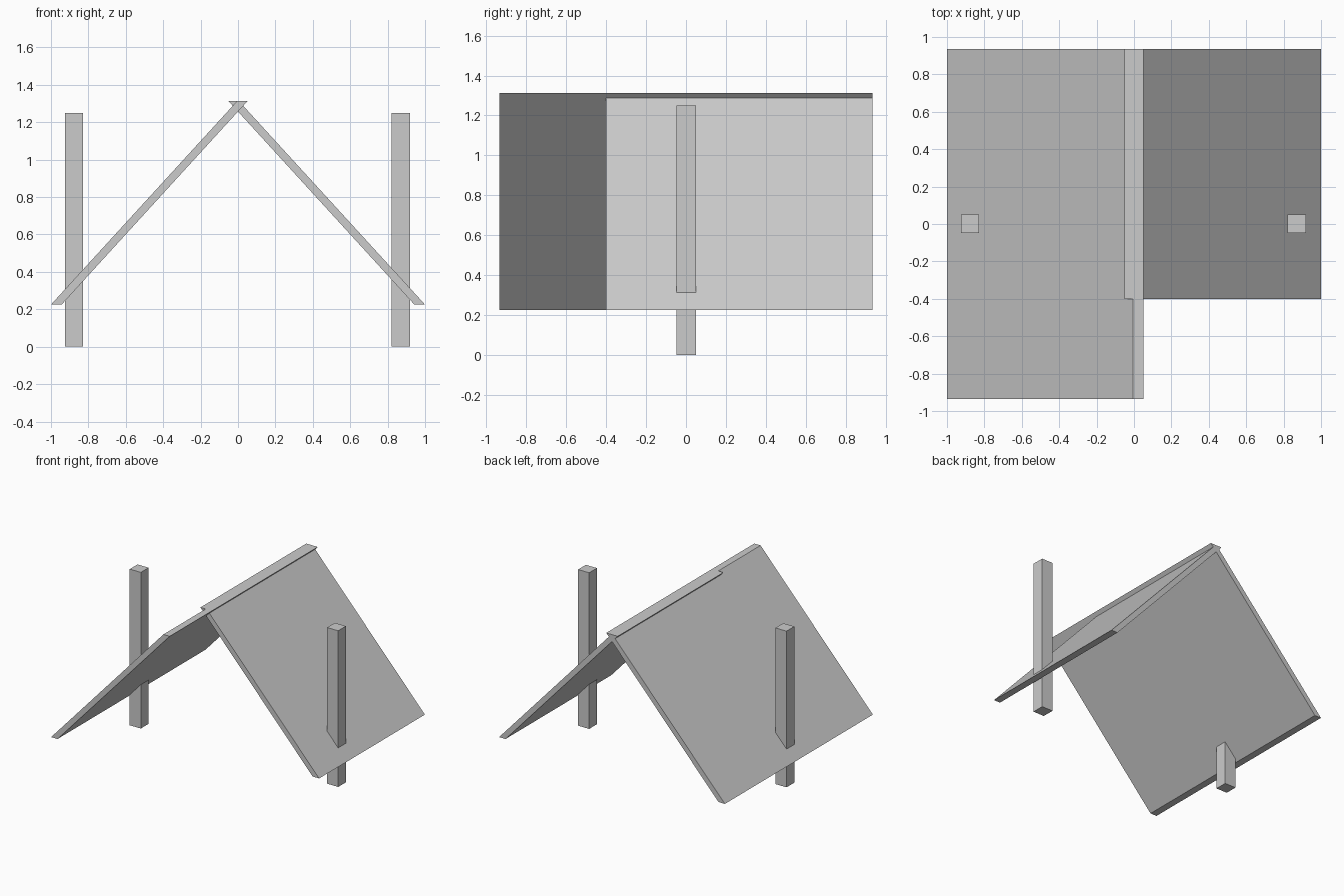
import bpy, bmesh

if "Cube" in bpy.data.objects:
    bpy.data.objects.remove(bpy.data.objects["Cube"])

Z_LOW, Z_TOP = 0.225, 1.313


def roof_panel(name, side, y0, y1):
    """Slanted slab: parallelogram profile extruded along y. side = -1 left, 1 right."""
    profile = [(1.0, Z_LOW), (0.943, Z_LOW), (-0.051, Z_TOP), (0.005, Z_TOP)]
    bm = bmesh.new()
    face = bm.faces.new([bm.verts.new((side * x, y0, z)) for x, z in profile])
    ext = bmesh.ops.extrude_face_region(bm, geom=[face])
    verts = [g for g in ext["geom"] if isinstance(g, bmesh.types.BMVert)]
    bmesh.ops.translate(bm, verts=verts, vec=(0, y1 - y0, 0))
    bmesh.ops.recalc_face_normals(bm, faces=bm.faces)
    mesh = bpy.data.meshes.new(name)
    bm.to_mesh(mesh)
    bm.free()
    bpy.context.collection.objects.link(bpy.data.objects.new(name, mesh))


def post(name, x):
    """Square upright post standing on the ground."""
    bpy.ops.mesh.primitive_cube_add(size=1, location=(x, 0.002, 0.625))
    ob = bpy.context.object
    ob.name = name
    ob.scale = (0.098, 0.098, 1.25)
    bpy.ops.object.transform_apply(location=False, rotation=False, scale=True)


# Crossing roof panels; the right one is shorter at the front
roof_panel("left_roof_panel", -1, -0.936, 0.936)
roof_panel("right_roof_panel", 1, -0.402, 0.936)

# Side posts
post("left_post", -0.877)
post("right_post", 0.871)
